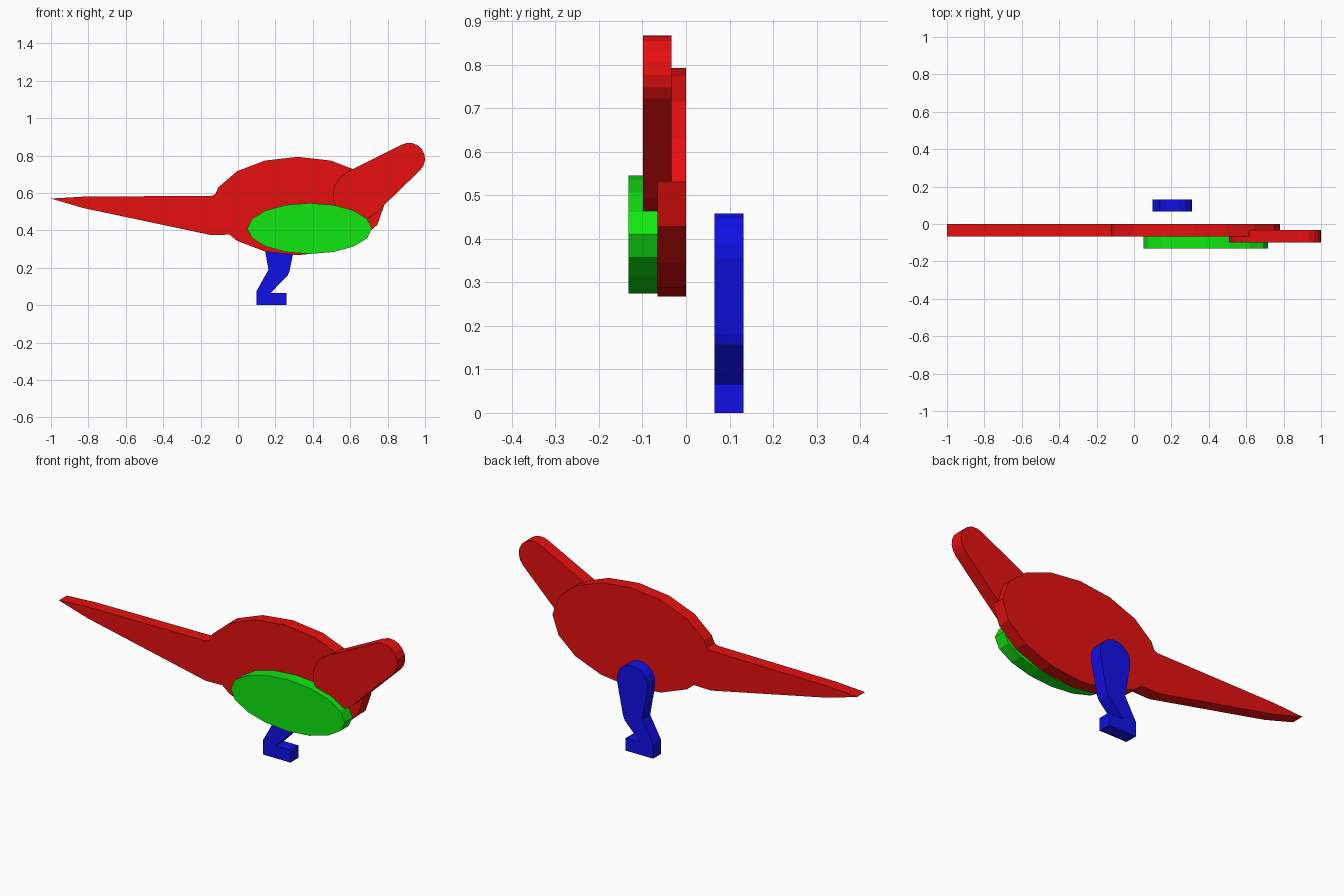
import bpy, bmesh, math

if "Cube" in bpy.data.objects:
    bpy.data.objects.remove(bpy.data.objects["Cube"])

T = 0.066  # plate thickness


def material(name, rgb):
    m = bpy.data.materials.new(name)
    m.diffuse_color = (*rgb, 1)
    m.use_nodes = True
    m.node_tree.nodes["Principled BSDF"].inputs["Base Color"].default_value = m.diffuse_color
    return m


RED = material("red", (0.8, 0.005, 0.005))
GREEN = material("green", (0.005, 0.8, 0.005))
BLUE = material("blue", (0.005, 0.005, 0.8))


def arc(cx, cz, rx, rz, start, end, steps):
    """Points along an elliptical arc, angles in degrees."""
    pts = []
    for i in range(steps + 1):
        a = math.radians(start + (end - start) * i / steps)
        pts.append((cx + rx * math.cos(a), cz + rz * math.sin(a)))
    return pts


def plate(name, outline, y_front, mat):
    """Extrude a flat x-z outline backwards by the plate thickness."""
    bm = bmesh.new()
    face = bm.faces.new([bm.verts.new((x, y_front, z)) for x, z in outline])
    ext = bmesh.ops.extrude_face_region(bm, geom=[face])
    moved = [v for v in ext["geom"] if isinstance(v, bmesh.types.BMVert)]
    bmesh.ops.translate(bm, vec=(0, T, 0), verts=moved)
    bmesh.ops.recalc_face_normals(bm, faces=bm.faces)
    me = bpy.data.meshes.new(name)
    bm.to_mesh(me)
    bm.free()
    me.materials.append(mat)
    ob = bpy.data.objects.new(name, me)
    bpy.context.collection.objects.link(ob)
    return ob


# Oval body with the tapering tail in one outline
body = arc(0.32, 0.53, 0.46, 0.263, -135, 157.5, 13)
tail = [(-0.12, 0.595), (-0.14, 0.585), (-0.83, 0.58), (-1.0, 0.57),
        (-0.83, 0.52), (-0.145, 0.375), (-0.045, 0.377)]
plate("body_and_tail", body + tail, -T, RED)

# Belly oval on the front
plate("belly", arc(0.383, 0.41, 0.333, 0.136, 0, 337.5, 15), -2 * T, GREEN)

# Neck and head: two round ends joined by straight sides
neck = arc(0.643, 0.59, 0.136, 0.136, 118, 315, 10)
head = arc(0.915, 0.783, 0.085, 0.085, -45, 118, 8)
plate("neck_and_head", neck + head, -1.5 * T, RED)

# Leg: rounded thigh, bent shin and flat foot, set apart behind the body
thigh = arc(0.222, 0.37, 0.09, 0.09, -10, 190, 9)
shin_and_foot = [(0.163, 0.19), (0.1, 0.077), (0.1, 0), (0.26, 0),
                 (0.26, T), (0.175, T), (0.265, 0.157), (0.275, 0.18)]
plate("leg", thigh + shin_and_foot, T, BLUE)
